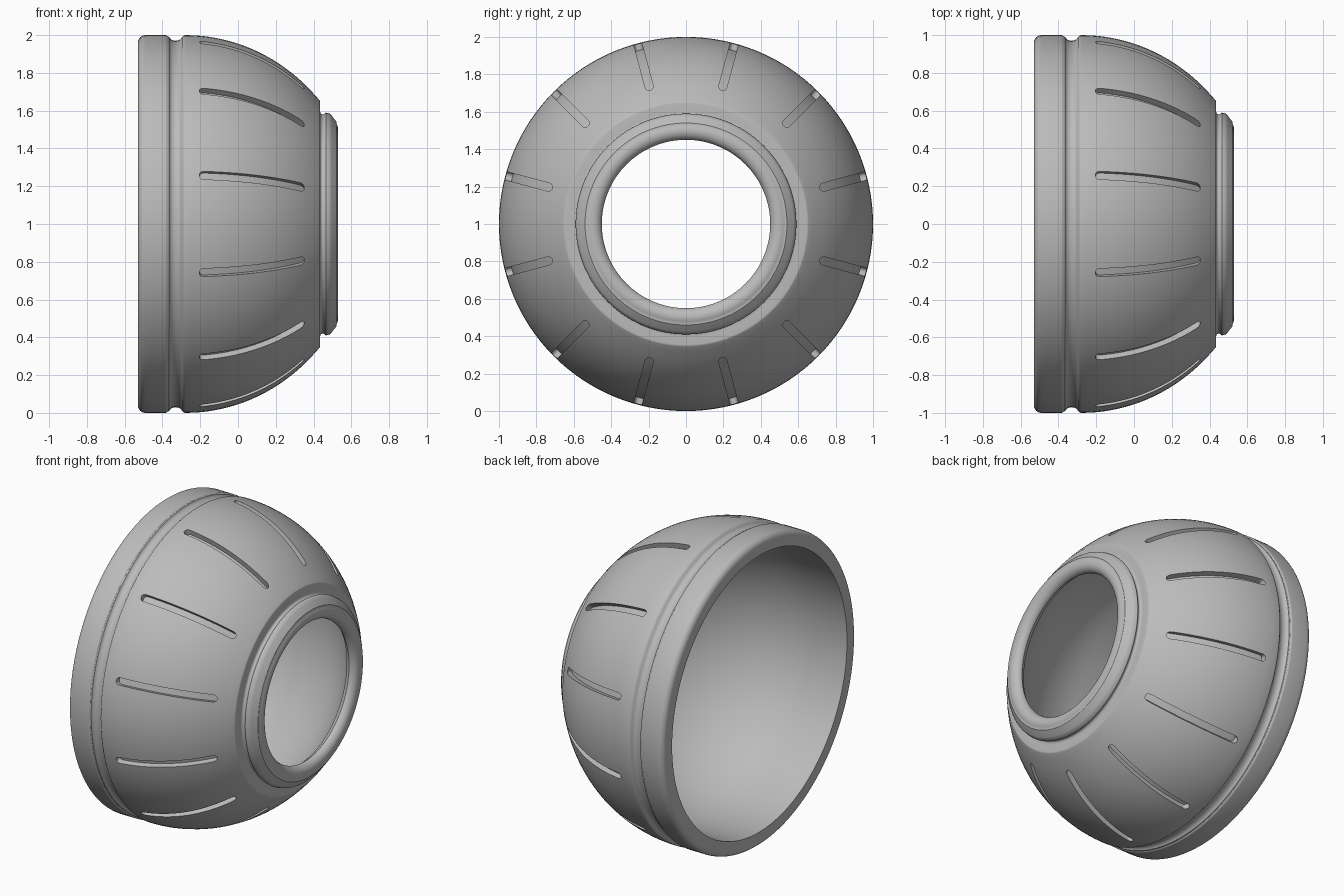
import bpy, bmesh
from math import sin, cos, pi, sqrt, radians
from mathutils import Matrix

if "Cube" in bpy.data.objects:
    bpy.data.objects.remove(bpy.data.objects["Cube"])

SEGMENTS = 128
DOME_X, DOME_LEN = -0.28, 0.94


def dome(x, offset=0.0):
    """Outer radius of the shell at x, shrunk by an offset."""
    k = (x - DOME_X) / (DOME_LEN - offset)
    return (1 - offset) * sqrt(max(0, 1 - k * k))


def arc(cx, cr, rx, rr, start, end, steps):
    """Elliptical arc in the (x, radius) plane, angles in degrees from +x."""
    angles = [radians(start + (end - start) * i / steps) for i in range(steps + 1)]
    return [(cx + rx * cos(a), cr + rr * sin(a)) for a in angles]


def make_object(name, bm):
    bmesh.ops.recalc_face_normals(bm, faces=bm.faces)
    mesh = bpy.data.meshes.new(name)
    bm.to_mesh(mesh)
    bm.free()
    obj = bpy.data.objects.new(name, mesh)
    bpy.context.collection.objects.link(obj)
    return obj


def revolve(name, profile):
    """Spin a closed (x, radius) profile round the x axis."""
    bm = bmesh.new()
    rings = []
    for i in range(SEGMENTS):
        a = 2 * pi * i / SEGMENTS
        rings.append([bm.verts.new((x, r * cos(a), 1 + r * sin(a))) for x, r in profile])
    n = len(profile)
    for i in range(SEGMENTS):
        p, q = rings[i], rings[(i + 1) % SEGMENTS]
        for j in range(n):
            k = (j + 1) % n
            bm.faces.new((p[j], p[k], q[k], q[j]))
    return make_object(name, bm)


# Shell cross-section: rim, groove, dome, collar, mouth, hollow inside
profile = arc(-0.49, 0.96, 0.04, 0.04, 180, 90, 6)
profile += arc(-0.385, 0.985, 0.015, 0.015, 90, 30, 3)
profile += arc(-0.33, 0.995, 0.035, 0.025, 190, 350, 8)
profile += arc(-0.28, 0.985, 0.015, 0.015, 150, 90, 3)
profile += arc(DOME_X, 0, DOME_LEN, 1, 87, 43, 20)
profile += arc(0.418, 0.645, 0.017, 0.017, 40, 0, 3)
profile += [(0.435, 0.605)]
profile += arc(0.448, 0.595, 0.013, 0.015, 180, 300, 4)
profile += [(0.465, 0.59), (0.485, 0.585), (0.495, 0.575), (0.522, 0.54)]
profile += arc(0.485, 0.50, 0.045, 0.05, 35, -90, 10)
profile += arc(DOME_X, 0, 0.86, 0.9, 32, 90, 20)
profile += [(-0.53, 0.9)]
shell = revolve("bowl_shell", profile)

# Twelve round-ended slot cutters following the dome
X0, X1, HALF, DEPTH = -0.205, 0.352, 0.022, 0.035
ends = [HALF * (1 - cos(radians(a))) for a in (20, 40, 65, 90)]
stations = [X0 + e for e in ends]
span = X1 - X0 - 2 * HALF
stations += [X0 + HALF + span * i / 12 for i in range(1, 12)]
stations += [X1 - e for e in reversed(ends)]
bm = bmesh.new()
for i in range(12):
    turn = Matrix.Translation((0, 0, 1)) @ Matrix.Rotation(radians(15 + 30 * i), 4, 'X')
    loops = []
    for x in stations:
        d = max(0, HALF - min(x - X0, X1 - x))
        w = sqrt(HALF * HALF - d * d)
        low, top = dome(x, DEPTH), dome(x) + 0.06
        loops.append([bm.verts.new(turn @ Matrix.Translation((x, y, r)).to_translation())
                      for y, r in ((-w, low), (w, low), (w, top), (-w, top))])
    for p, q in zip(loops, loops[1:]):
        for j in range(4):
            k = (j + 1) % 4
            bm.faces.new((p[j], p[k], q[k], q[j]))
    bm.faces.new(loops[0])
    bm.faces.new(loops[-1])
cutter = make_object("slot_cutter", bm)
cutter.hide_render = True

# Cut the slots, then drop the cutter
bpy.ops.object.select_all(action='DESELECT')
bpy.context.view_layer.objects.active = shell
shell.select_set(True)
cut = shell.modifiers.new("slots", 'BOOLEAN')
cut.operation = 'DIFFERENCE'
cut.solver = 'EXACT'
cut.object = cutter
bpy.ops.object.modifier_apply(modifier=cut.name)
bpy.data.objects.remove(cutter)
bpy.ops.object.shade_smooth_by_angle(angle=radians(35))

# Plain grey finish
grey = bpy.data.materials.new("plain_grey")
grey.use_nodes = True
colour = (0.5, 0.5, 0.5, 1)
grey.diffuse_color = colour
grey.node_tree.nodes["Principled BSDF"].inputs["Base Color"].default_value = colour
shell.data.materials.clear()
shell.data.materials.append(grey)
